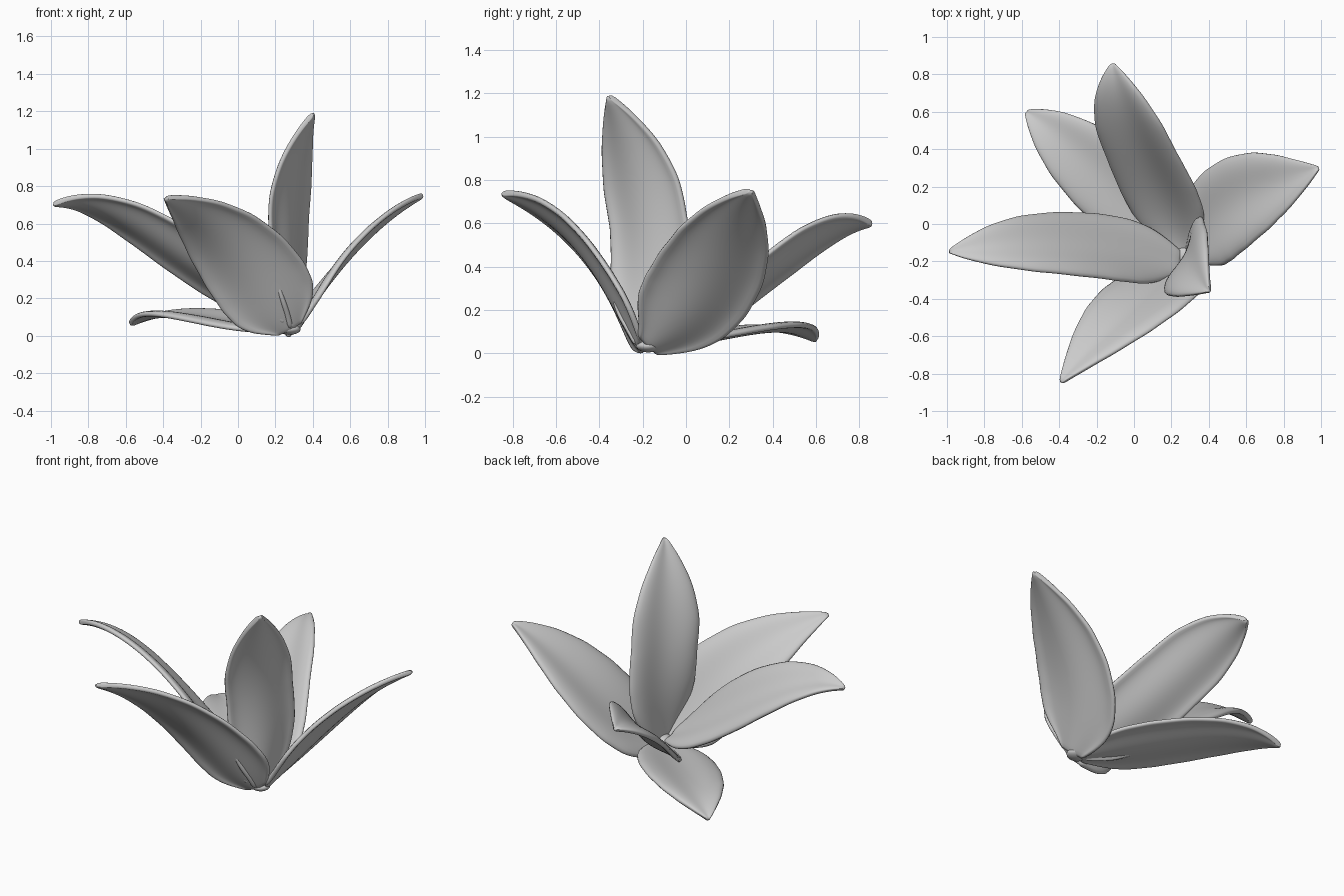
import bpy
from mathutils import Vector

if "Cube" in bpy.data.objects:
    bpy.data.objects.remove(bpy.data.objects["Cube"])

AXIS = (-0.45, 0.335, 0.83)   # direction the flower opens

# petal width profile: (position along petal, share of full half width)
PROFILE = [(0, .26), (.06, .5), (.12, .74), (.2, .92), (.32, 1), (.48, .98), (.65, .83),
           (.8, .57), (.92, .27), (1, .03)]


def width(t):
    for (a, wa), (b, wb) in zip(PROFILE, PROFILE[1:]):
        if t <= b:
            return wa + (wb - wa) * (t - a) / (b - a)
    return PROFILE[-1][1]


def midline(pts, t):
    # smooth cubic passing through four evenly spaced points
    k = [i / 3 for i in range(4)]
    out = Vector((0, 0, 0))
    for i in range(4):
        f = 1.0
        for j in range(4):
            if j != i:
                f *= (t - k[j]) / (k[i] - k[j])
        out += Vector(pts[i]) * f
    return out


def petal(name, pts, half, full=0.0, facing=AXIS, rows=28, cols=12):
    verts, faces = [], []
    for i in range(rows + 1):
        t = i / rows
        p = midline(pts, t)
        tan = (midline(pts, t + .01) - midline(pts, t - .01)).normalized()
        side = tan.cross(Vector(facing)).normalized()
        up = side.cross(tan).normalized()
        # "full" makes the outer half of the petal blunter
        w = (width(t) + full * max(0, (t - .5) * (1 - t)) * 16) * half
        for j in range(cols + 1):
            s = 2 * j / cols - 1
            # central groove, raised flanks, edges rolling back
            lift = w * (0.36 * s * s - 0.31 * s ** 4)
            verts.append(p + side * w * s + up * lift)
    n = cols + 1
    for i in range(rows):
        for j in range(cols):
            a = i * n + j
            faces.append((a, a + 1, a + n + 1, a + n))
    me = bpy.data.meshes.new(name)
    me.from_pydata(verts, [], faces)
    ob = bpy.data.objects.new(name, me)
    bpy.context.collection.objects.link(ob)
    # thickness and rounded edges
    sol = ob.modifiers.new("thickness", 'SOLIDIFY')
    sol.thickness, sol.offset = 0.028, 0
    sub = ob.modifiers.new("smooth", 'SUBSURF')
    sub.levels = sub.render_levels = 1
    for f in me.polygons:
        f.use_smooth = True


# six petals: four midline points from base to tip, and half width
petal("left_petal", [(.25, -.21, .05), (-.17, -.13, .34), (-.6, -.115, .62), (-.99, -.15, .70)], .215)
petal("low_back_left_petal", [(.27, -.16, .02), (-.04, .14, .07), (-.34, .41, .11), (-.575, .6, .06)], .22)
petal("back_petal", [(.28, -.15, .03), (.13, .2, .22), (-.03, .55, .485), (-.11, .86, .595)], .22, .1)
petal("right_petal", [(.31, -.18, .03), (.47, .05, .265), (.7, .18, .53), (.99, .30, .75)], .265,
      facing=(-.68, .05, .7))
petal("front_petal", [(.28, -.21, .03), (.13, -.35, .265), (-.1, -.54, .535), (-.39, -.85, .735)], .26)
petal("upright_petal", [(.29, -.19, .03), (.285, -.16, .4), (.295, -.22, .8), (.405, -.36, 1.19)], .215, .15,
      facing=(-.6, .24, .75))

# small knot joining the petal bases
bpy.ops.mesh.primitive_uv_sphere_add(segments=20, ring_count=12, radius=1, location=(.275, -.175, .035))
knot = bpy.context.object
knot.name = "base_knot"
knot.scale = (.06, .055, .03)
bpy.ops.object.shade_smooth()
